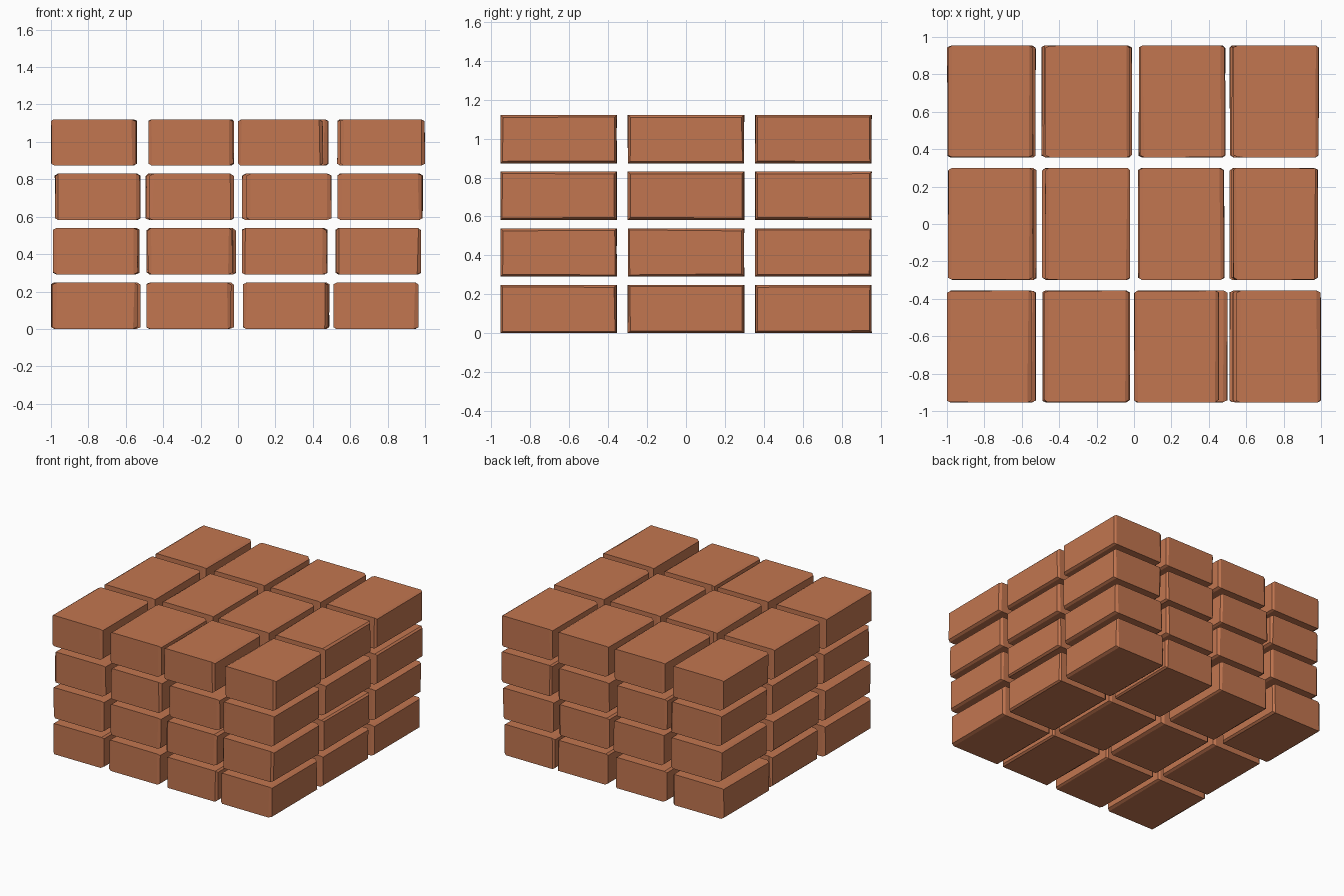
import bpy, bmesh, random

if "Cube" in bpy.data.objects:
    bpy.data.objects.remove(bpy.data.objects["Cube"])

random.seed(7)

clay = bpy.data.materials.new("terracotta clay")
clay.diffuse_color = (0.54, 0.18, 0.08, 1)
clay.use_nodes = True
clay.node_tree.nodes["Principled BSDF"].inputs["Base Color"].default_value = clay.diffuse_color

LENGTH, DEPTH, HEIGHT = 0.455, 0.60, 0.248
ROWS = (-0.655, 0.0, 0.655)
PITCH_Z = 0.291

# Span covered by each column of bricks, one line per layer from the bottom
SPANS = (
    ((-1.00, -0.52), (-0.49, -0.02), (0.025, 0.49), (0.51, 0.965)),
    ((-0.99, -0.525), (-0.49, -0.01), (0.02, 0.48), (0.52, 0.98)),
    ((-0.98, -0.52), (-0.495, -0.02), (0.02, 0.50), (0.53, 0.99)),
    ((-1.00, -0.54), (-0.48, -0.02), (0.00, 0.485), (0.53, 1.00)),
)


def brick(name, x, y, z):
    """Block with slightly narrowed, irregular ends along x."""
    hx, hy = LENGTH / 2, DEPTH / 2
    r = random.uniform
    bm = bmesh.new()
    rings = []
    for side, end in ((-1, True), (-1, False), (1, False), (1, True)):
        ring = []
        for sy, sz in ((-1, 0), (1, 0), (1, 1), (-1, 1)):
            inset = r(0.008, 0.014) if end else 0
            px = side * (hx - (r(0, 0.003) if end else r(0.014, 0.026)))
            py = sy * (hy - inset - r(0, 0.003))
            pz = inset if sz == 0 else HEIGHT - inset
            ring.append(bm.verts.new((px, py, pz)))
        rings.append(ring)
    for a, b in zip(rings, rings[1:]):
        for i in range(4):
            j = (i + 1) % 4
            bm.faces.new((a[i], a[j], b[j], b[i]))
    bm.faces.new(rings[0])
    bm.faces.new(rings[-1])
    bmesh.ops.recalc_face_normals(bm, faces=bm.faces)
    mesh = bpy.data.meshes.new(name)
    bm.to_mesh(mesh)
    bm.free()
    mesh.materials.append(clay)
    obj = bpy.data.objects.new(name, mesh)
    obj.location = (x, y, z)
    bpy.context.collection.objects.link(obj)


# Stack of bricks: four layers, four columns, three rows
for layer, spans in enumerate(SPANS):
    for col, (lo, hi) in enumerate(spans):
        shifts = [0.0, 1.0, random.random()]
        random.shuffle(shifts)
        for row, (y, t) in enumerate(zip(ROWS, shifts)):
            x = lo + LENGTH / 2 + t * max(hi - lo - LENGTH, 0)
            brick(f"brick_{layer + 1}_{col + 1}_{row + 1}", x, y, layer * PITCH_Z)
